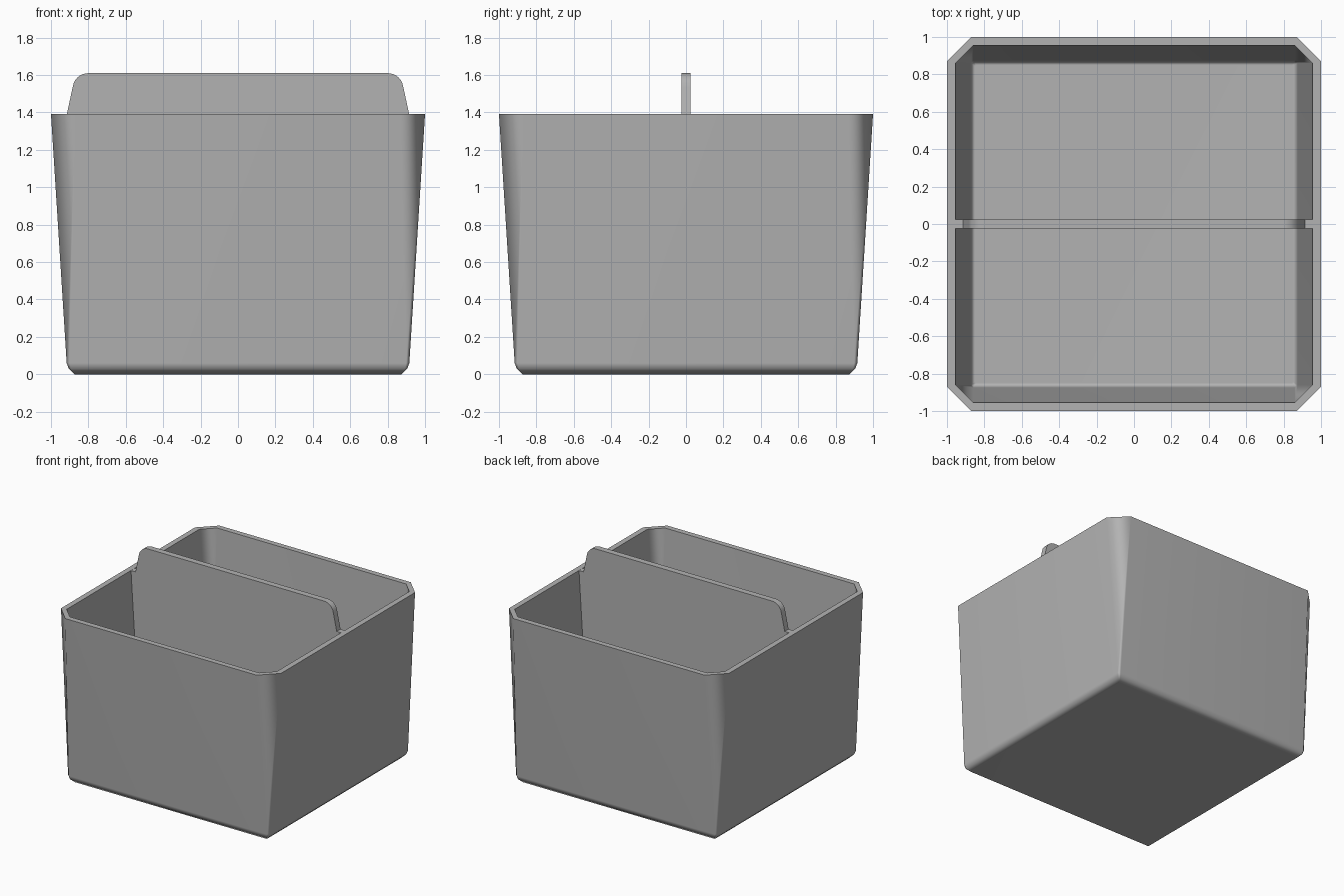
import bpy, bmesh, math

if "Cube" in bpy.data.objects:
    bpy.data.objects.remove(bpy.data.objects["Cube"])

grey = bpy.data.materials.new("plain grey")
grey.diffuse_color = (0.45, 0.45, 0.45, 1)
grey.use_nodes = True
grey.node_tree.nodes["Principled BSDF"].inputs["Base Color"].default_value = grey.diffuse_color


def finish(name, bm, angle):
    bmesh.ops.recalc_face_normals(bm, faces=bm.faces)
    mesh = bpy.data.meshes.new(name)
    bm.to_mesh(mesh)
    bm.free()
    mesh.materials.append(grey)
    ob = bpy.data.objects.new(name, mesh)
    bpy.context.collection.objects.link(ob)
    bpy.ops.object.select_all(action='DESELECT')
    ob.select_set(True)
    bpy.context.view_layer.objects.active = ob
    bpy.ops.object.shade_smooth_by_angle(angle=math.radians(angle))
    # keep the large panels flat and shade only the narrow corners
    weighted = ob.modifiers.new("flat panels", 'WEIGHTED_NORMAL')
    weighted.keep_sharp = True
    return ob


def octagon(bm, half, cut, z):
    """Square ring with chamfered corners."""
    a, b = half, half - cut
    pts = [(a, -b), (a, b), (b, a), (-b, a), (-a, b), (-a, -b), (-b, -a), (b, -a)]
    return [bm.verts.new((x, y, z)) for x, y in pts]


# Tapered open bin: outside from the base up, over the rim, inside down to the floor
sections = [
    (0.875, 0.006, 0.0), (0.905, 0.012, 0.03), (0.916, 0.018, 0.06),
    (1.0, 0.13, 1.392),
    (0.955, 0.095, 1.392),
    (0.875, 0.016, 0.10), (0.868, 0.012, 0.07), (0.85, 0.006, 0.05),
]
bm = bmesh.new()
rings = [octagon(bm, *s) for s in sections]
for low, high in zip(rings, rings[1:]):
    for i in range(8):
        j = (i + 1) % 8
        bm.faces.new((low[i], low[j], high[j], high[i]))
bm.faces.new(rings[0])
bm.faces.new(rings[-1])
finish("bin", bm, 50)

# Central divider with a raised, rounded grip
half_profile = [(0.86, 0.04), (0.885, 0.10), (0.962, 1.391), (0.915, 1.391), (0.884, 1.535)]
cx, cz, r = 0.80, 1.525, 0.085
for k in range(1, 8):
    t = math.radians(12 + 78 * k / 7)
    half_profile.append((cx + r * math.cos(t), cz + r * math.sin(t)))
profile = half_profile + [(-x, z) for x, z in reversed(half_profile)]
bm = bmesh.new()
face = bm.faces.new([bm.verts.new((x, -0.025, z)) for x, z in profile])
solid = bmesh.ops.extrude_face_region(bm, geom=[face])
bmesh.ops.translate(bm, vec=(0, 0.05, 0),
                    verts=[v for v in solid["geom"] if isinstance(v, bmesh.types.BMVert)])
finish("divider", bm, 30)
